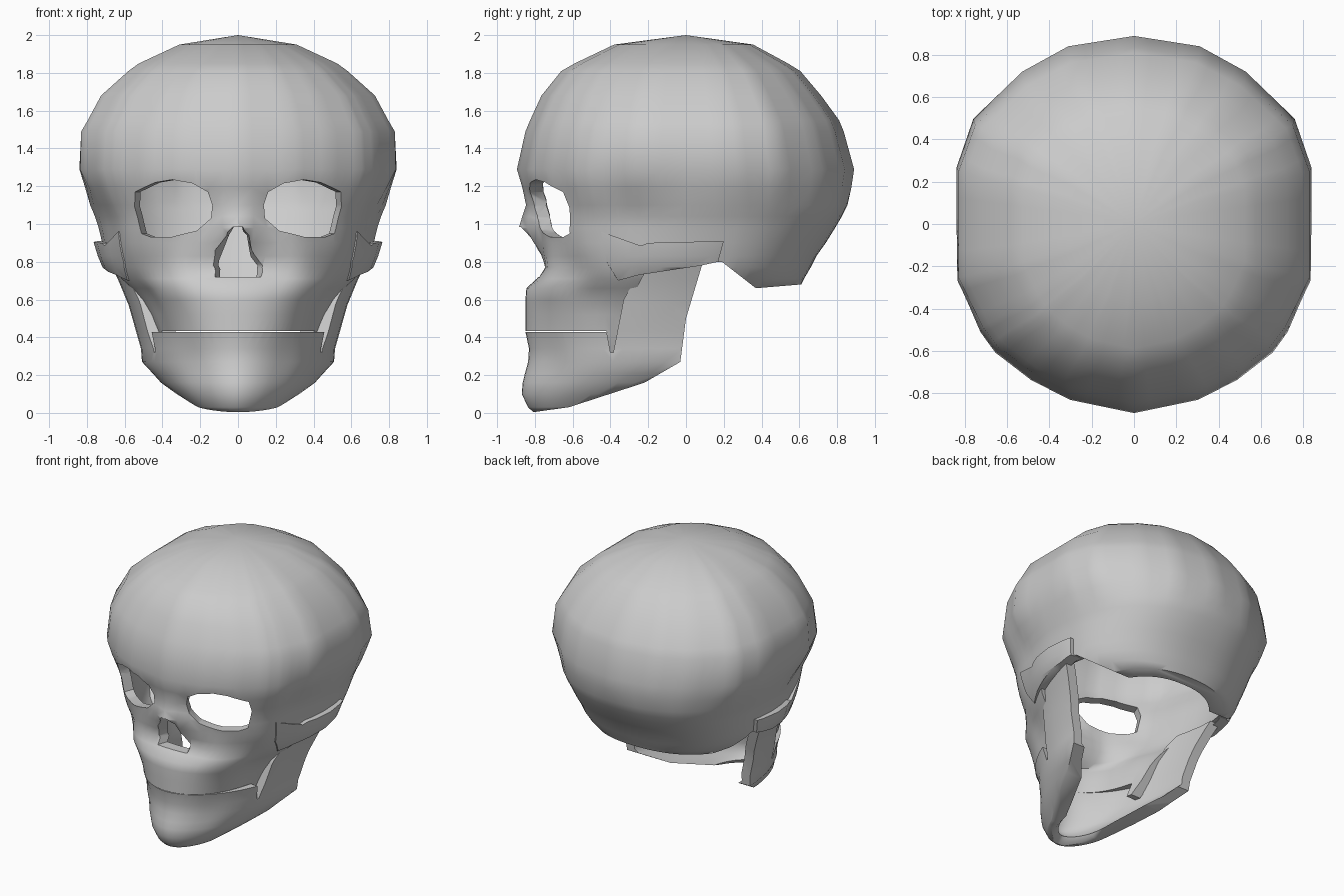
import bpy, bmesh, math
from mathutils import Vector

if "Cube" in bpy.data.objects:
    bpy.data.objects.remove(bpy.data.objects["Cube"], do_unlink=True)

bone = bpy.data.materials.new("bone_grey")
bone.use_nodes = True
bone.diffuse_color = (0.6, 0.6, 0.6, 1)
bone.node_tree.nodes["Principled BSDF"].inputs["Base Color"].default_value = (0.6, 0.6, 0.6, 1)

WALL = 0.07

# Faceted outline of the cranium from above, front to back, on a unit square
half = [(0, -1), (0.36, -0.93), (0.58, -0.825), (0.78, -0.68), (0.865, -0.57), (1, -0.3),
        (1, 0.3), (0.905, 0.56), (0.63, 0.81), (0.37, 0.945), (0, 1)]
corners = [Vector(p) for p in half + [(-x, y) for x, y in half[-2:0:-1]]]
OUTLINE = [a.lerp(b, k / 4) for a, b in zip(corners, corners[1:] + corners[:1]) for k in range(4)]
COLUMNS = len(OUTLINE)


def to_object(bm, name):
    mesh = bpy.data.meshes.new(name)
    bm.to_mesh(mesh)
    bm.free()
    obj = bpy.data.objects.new(name, mesh)
    bpy.context.collection.objects.link(obj)
    mesh.materials.append(bone)
    return obj


def section_point(row, corner, power):
    """Rounded section low down, faceted cranium outline higher up."""
    z, w, mid, front, back = row
    t = math.atan2(corner.x, -corner.y)
    s, c = math.sin(t), math.cos(t)
    e = 2 / power if c > 0 else 2 / 2.3
    curve = Vector((math.copysign(abs(s) ** e, s), -math.copysign(abs(c) ** e, c)))
    unit = curve.lerp(corner, min(max((z - 1.05) / 0.2, 0), 1))
    depth = mid - front if unit.y < 0 else back - mid
    return Vector((unit.x * w, mid + unit.y * depth, z))


def shell(name, rows, bumps, power, top=None):
    """Loft the rows upward, push the bumps out and give the wall a thickness."""
    bm = bmesh.new()
    rings = []
    for row in rows:
        ring = []
        for corner in OUTLINE:
            p = section_point(row, corner, power)
            out = Vector((p.x, p.y, 0)).normalized()
            push = 0
            for bx, by, bz, radius, amount in bumps:
                d2 = (Vector((abs(p.x), p.y, p.z)) - Vector((bx, by, bz))).length_squared
                push += amount * math.exp(-d2 / radius ** 2)
            ring.append(bm.verts.new(p + out * push))
        rings.append(ring)
    for low, high in zip(rings, rings[1:]):
        for i in range(COLUMNS):
            j = (i + 1) % COLUMNS
            bm.faces.new((low[i], low[j], high[j], high[i]))
    if top:
        peak = bm.verts.new(top)
        for i in range(COLUMNS):
            bm.faces.new((rings[-1][i], rings[-1][(i + 1) % COLUMNS], peak))
    obj = to_object(bm, name)
    solid = obj.modifiers.new("wall", "SOLIDIFY")
    solid.thickness, solid.offset = WALL, -1
    return obj


def prism(name, start, end):
    """Closed solid between two matching outlines."""
    bm = bmesh.new()
    a = [bm.verts.new(p) for p in start]
    b = [bm.verts.new(p) for p in end]
    bm.faces.new(a)
    bm.faces.new(b)
    for i in range(len(a)):
        j = (i + 1) % len(a)
        bm.faces.new((a[i], a[j], b[j], b[i]))
    bmesh.ops.recalc_face_normals(bm, faces=bm.faces)
    obj = to_object(bm, name)
    obj.hide_render = True
    return obj


def side_prism(name, outline):
    return prism(name, [(-1.2, y, z) for y, z in outline], [(1.2, y, z) for y, z in outline])


def finish(obj, cuts):
    """Apply the wall and the cuts, then smooth the surface."""
    for cutter, operation in cuts:
        mod = obj.modifiers.new("cut", "BOOLEAN")
        mod.object, mod.operation, mod.solver = cutter, operation, "EXACT"
    bpy.ops.object.select_all(action="DESELECT")
    bpy.context.view_layer.objects.active = obj
    obj.select_set(True)
    for mod in list(obj.modifiers):
        bpy.ops.object.modifier_apply(modifier=mod.name)
    bpy.ops.object.shade_smooth_by_angle(angle=math.radians(52))
    for cutter, _ in cuts:
        bpy.data.objects.remove(cutter, do_unlink=True)


# Cranium and upper face: z, half width, middle y, front y, back y
skull_rows = [
    (0.28, 0.37, -0.10, -0.85, 0.30), (0.40, 0.43, -0.10, -0.85, 0.35),
    (0.52, 0.48, -0.10, -0.85, 0.45), (0.60, 0.53, -0.08, -0.85, 0.55),
    (0.66, 0.58, -0.04, -0.845, 0.60), (0.71, 0.64, 0.0, -0.79, 0.625),
    (0.77, 0.68, 0.0, -0.75, 0.66), (0.83, 0.70, 0.0, -0.765, 0.69),
    (0.90, 0.72, 0.0, -0.785, 0.74), (0.98, 0.74, 0.0, -0.81, 0.79),
    (1.04, 0.76, 0.0, -0.815, 0.825), (1.10, 0.785, 0.0, -0.83, 0.855),
    (1.19, 0.81, 0.0, -0.865, 0.875), (1.29, 0.84, 0.0, -0.895, 0.89),
    (1.49, 0.83, 0.0, -0.85, 0.835), (1.55, 0.795, 0.0, -0.825, 0.81),
    (1.68, 0.725, 0.0, -0.765, 0.715), (1.81, 0.58, 0.0, -0.66, 0.605),
    (1.85, 0.525, 0.0, -0.59, 0.54), (1.95, 0.31, 0.0, -0.38, 0.355),
]
face_bumps = [
    (0, -0.81, 0.98, 0.10, 0.075),      # nose bridge
    (0.19, -0.79, 1.05, 0.09, -0.035),  # inner sockets
    (0.30, -0.68, 0.76, 0.13, 0.035),   # upper jaw beside the nose
    (0.52, -0.53, 0.86, 0.15, 0.02),    # cheekbones
    (0.46, -0.48, 0.60, 0.11, -0.025),  # hollows under the cheeks
    (0.67, -0.50, 1.17, 0.10, 0.01),    # outer eye rims
    (0.74, -0.28, 1.06, 0.18, -0.03),   # temples
]
skull = shell("skull", skull_rows, face_bumps, 2.15, top=(0, 0, 2))
skull_side = side_prism("skull_side", [
    (-1.2, 0.434), (-0.42, 0.434), (-0.41, 0.31), (-0.37, 0.31), (-0.33, 0.45), (-0.29, 0.60),
    (-0.23, 0.72), (-0.18, 0.80), (0.19, 0.80), (0.37, 0.66), (0.61, 0.68), (1.2, 0.68),
    (1.2, 2.2), (-1.2, 2.2)])
cuts = [(skull_side, "INTERSECT")]

# Eye sockets, slanting inwards
eye = [(0.075, 1.10), (0.09, 1.17), (0.17, 1.215), (0.29, 1.235), (0.40, 1.22), (0.545, 1.17),
       (0.56, 1.09), (0.525, 0.95), (0.46, 0.93), (0.33, 0.93), (0.17, 0.965), (0.09, 1.03)]
for side in (-1, 1):
    ends = [[(side * (x - 0.4 * (y + 0.65)), y, z) for x, z in eye] for y in (-1.1, -0.4)]
    cuts.append((prism("eye_cutter", *ends), "DIFFERENCE"))

# Nose opening, narrowing inwards
nose = [(0.02, 0.985), (0.05, 0.94), (0.14, 0.78), (0.12, 0.72)]
nose += [(-x, z) for x, z in reversed(nose)]
ends = [[(x * s, y, z) for x, z in nose] for y, s in ((-0.98, 1.6), (-0.58, 0.45))]
cuts.append((prism("nose_cutter", *ends), "DIFFERENCE"))
finish(skull, cuts)

# Cheek arches, bulging out of the skull wall and fading into the cheekbones
arch_bumps = face_bumps + [(0.72, -0.03, 0.89, 0.30, 0.045)]
arches = shell("cheek_arches", [r for r in skull_rows if 0.65 < r[0] < 1.05], arch_bumps, 2.15)
finish(arches, [(side_prism("arch_side", [
    (-0.45, 0.96), (-0.24, 0.885), (-0.20, 0.90), (0.20, 0.91), (0.17, 0.80),
    (0.08, 0.78), (-0.25, 0.73), (-0.36, 0.70), (-0.42, 0.80)]), "INTERSECT")])

# Lower jaw with its upright rear branches
jaw_rows = [
    (0.0, 0.19, -0.52, -0.80, -0.3), (0.03, 0.23, -0.50, -0.83, -0.2),
    (0.10, 0.33, -0.32, -0.86, 0.0), (0.16, 0.41, -0.18, -0.855, 0.1),
    (0.21, 0.455, -0.08, -0.845, 0.2), (0.27, 0.51, 0.0, -0.832, 0.3),
    (0.34, 0.515, 0.0, -0.83, 0.3), (0.43, 0.54, 0.0, -0.85, 0.3),
    (0.57, 0.58, 0.04, -0.85, 0.35), (0.70, 0.635, 0.1, -0.85, 0.4),
    (0.82, 0.69, 0.12, -0.85, 0.45),
]
jaw_bumps = [(0, -0.86, 0.13, 0.15, 0.01), (0.26, -0.74, 0.26, 0.12, -0.015)]
jaw = shell("lower_jaw", jaw_rows, jaw_bumps, 1.88)
finish(jaw, [(side_prism("jaw_side", [
    (-1.2, 0.429), (-0.42, 0.429), (-0.40, 0.32), (-0.385, 0.32), (-0.33, 0.60),
    (-0.25, 0.74), (-0.2, 0.80), (0.09, 0.80), (0.0, 0.50), (-0.03, 0.27),
    (-0.22, 0.16), (-0.62, 0.03), (-0.80, 0.005), (-1.2, 0.005)]), "INTERSECT")])
